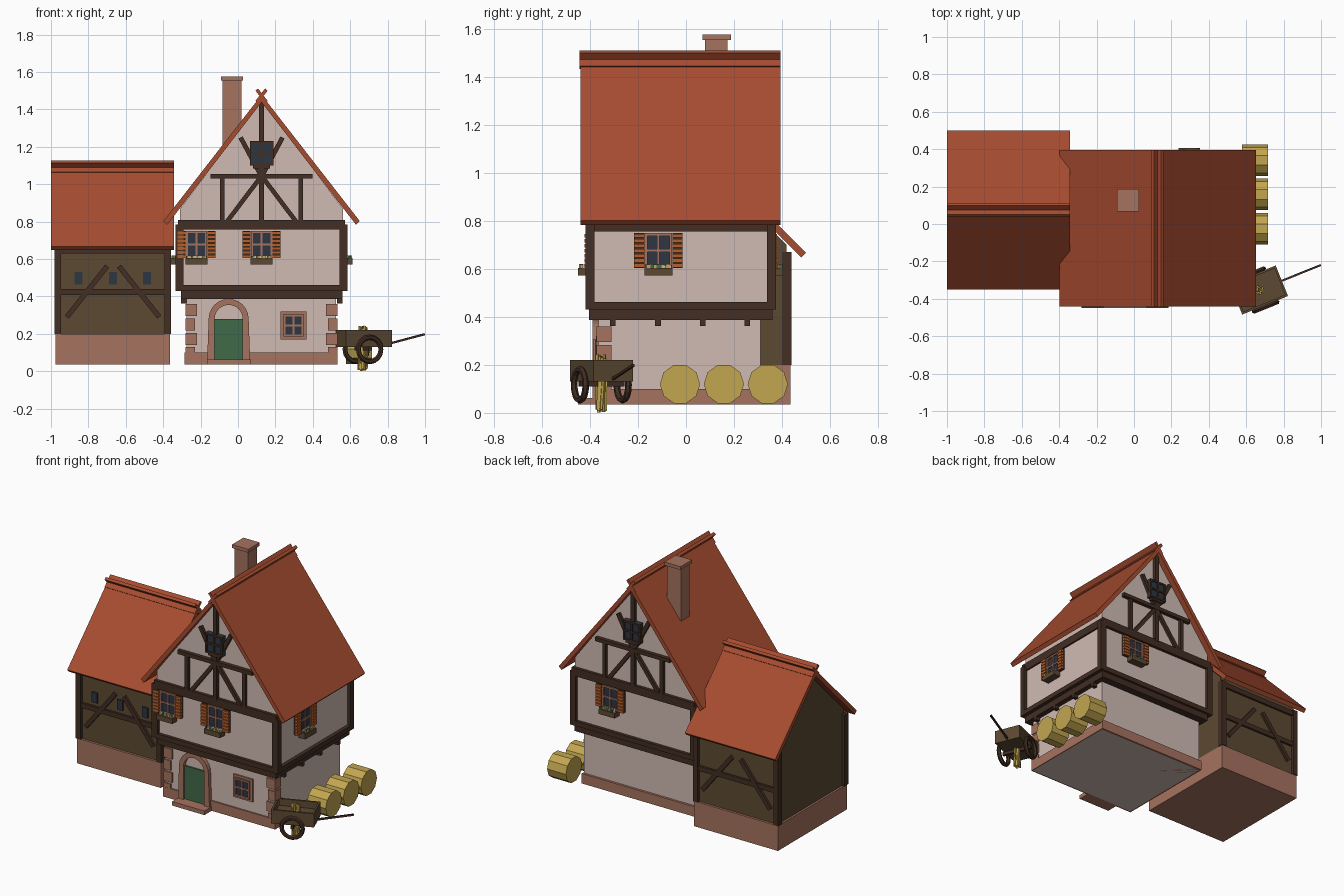
import bpy, bmesh, random
from math import sin, cos, pi, radians
from mathutils import Matrix, Vector

random.seed(4)
old = bpy.data.objects.get("Cube")
if old:
    bpy.data.objects.remove(old, do_unlink=True)


def material(name, r, g, b):
    lin = [((c / 255 + 0.055) / 1.055) ** 2.4 for c in (r, g, b)] + [1]
    m = bpy.data.materials.new(name)
    m.use_nodes = True
    m.diffuse_color = lin
    m.node_tree.nodes["Principled BSDF"].inputs["Base Color"].default_value = lin
    return m


PLASTER = material("plaster", 208, 187, 179)
TIMBER = material("dark timber", 66, 46, 35)
TILE = material("roof tile", 166, 76, 48)
STONE = material("red stone", 166, 115, 95)
GLASS = material("window glass", 46, 54, 66)
SHUTTER = material("shutter orange", 184, 94, 42)
GREEN = material("door green", 64, 106, 73)
STRAW = material("straw", 194, 166, 80)
BOARD = material("brown board", 92, 73, 50)


def finish(bm, name, mat):
    bmesh.ops.recalc_face_normals(bm, faces=bm.faces)
    me = bpy.data.meshes.new(name)
    bm.to_mesh(me)
    bm.free()
    me.materials.append(mat)
    ob = bpy.data.objects.new(name, me)
    bpy.context.collection.objects.link(ob)
    return ob


def box(x0, x1, y0, y1, z0, z1):
    return (Matrix.Translation(((x0 + x1) / 2, (y0 + y1) / 2, (z0 + z1) / 2))
            @ Matrix.Diagonal((x1 - x0, y1 - y0, z1 - z0, 1)))


def strut(a, b, width, depth):
    a, b = Vector(a), Vector(b)
    d = b - a
    return (Matrix.Translation((a + b) / 2) @ d.to_track_quat('Z', 'Y').to_matrix().to_4x4()
            @ Matrix.Diagonal((depth, width, d.length, 1)))


def part(name, mat, blocks, place=Matrix()):
    bm = bmesh.new()
    for m in blocks:
        bmesh.ops.create_cube(bm, size=1, matrix=place @ m)
    return finish(bm, name, mat)


def prism(name, mat, profile, axis, centre, lo, hi):
    """Extrude a (u, z) profile along x or y."""
    bm = bmesh.new()
    along = axis == 'x'
    vs = [bm.verts.new((lo, centre + u, z) if along else (centre + u, lo, z)) for u, z in profile]
    face = bm.faces.new(vs)
    ext = bmesh.ops.extrude_face_region(bm, geom=[face])["geom"]
    step = Vector((hi - lo, 0, 0)) if along else Vector((0, hi - lo, 0))
    bmesh.ops.translate(bm, vec=step, verts=[v for v in ext if isinstance(v, bmesh.types.BMVert)])
    return finish(bm, name, mat)


def wall_place(x, y, degrees):
    return Matrix.Translation((x, y, 0)) @ Matrix.Rotation(radians(degrees), 4, 'Z')


def roof(name, axis, centre, lo, hi, half, eave, apex):
    prism(name, TILE, [(-half, eave), (0, apex), (half, eave), (half - 0.02, eave - 0.02),
                       (0, apex - 0.04), (0.02 - half, eave - 0.02)], axis, centre, lo, hi)
    # crossed ridge tiles
    for i, s in enumerate((-1, 1)):
        d = Vector((s * half, eave - apex)).normalized() * 0.042
        n = Vector((-d.y, d.x)).normalized() * 0.009
        c = Vector((0, apex - 0.005))
        pts = [c + d + n, c - d + n, c - d - n, c + d - n]
        prism(f"{name}_ridge_tile_{i}", TILE, [tuple(p) for p in pts], axis, centre,
              lo - 0.004 * (axis == 'y'), hi)


HX = 0.126  # house centre line

# Ground floor
part("ground_floor_wall", PLASTER, [box(-0.275, 0.525, -0.365, 0.31, 0.035, 0.43)])
part("house_plinth", STONE, [box(-0.285, 0.533, -0.375, 0.325, 0.035, 0.10)])
part("door_step", STONE, [box(-0.165, 0.07, -0.45, -0.36, 0.035, 0.062)])
quoins = []
for i in range(4):
    z = 0.295 - i * 0.077
    w = 0.062 if i % 2 == 0 else 0.052
    for x0, x1 in ((-0.282, w - 0.282), (0.532 - w, 0.532)):
        quoins.append(box(x0, x1, -0.374, -0.31, z, z + 0.065))
part("corner_stones", STONE, quoins)

# Arched doorway
outer = [(0.107 * cos(pi * i / 12), 0.28 + 0.107 * sin(pi * i / 12)) for i in range(13)]
inner = [(0.075 * cos(pi * i / 12), 0.28 + 0.075 * sin(pi * i / 12)) for i in range(12, -1, -1)]
prism("door_arch", STONE, [(0.115, 0.05)] + outer + [(-0.115, 0.05), (-0.075, 0.05)]
      + inner + [(0.075, 0.05)], 'y', -0.05, -0.39, -0.35)
part("door", GREEN, [box(-0.125, 0.025, -0.376, -0.35, 0.06, 0.28)])

# Jettied upper floor with gables
prism("upper_walls", PLASTER, [(-0.435, 0.43), (0.435, 0.43), (0.435, 0.87), (0, 1.445),
                               (-0.435, 0.87)], 'y', HX, -0.40, 0.355)
part("floor_beams", TIMBER, [box(-0.305, 0.56, -0.405, 0.36, 0.387, 0.432),
                             box(-0.335, 0.585, -0.42, 0.375, 0.43, 0.462)])
part("top_beams", TIMBER, [box(-0.32, 0.572, -0.42, 0.375, 0.757, 0.81)])
part("corner_posts", TIMBER, [box(x, x + 0.043, y, y + 0.038, 0.43, 0.785)
                              for x in (-0.335, 0.542) for y in (-0.42, 0.337)])
part("joist_ends", TIMBER, [box(x, x + 0.03, y - 0.012, y + 0.012, 0.362, 0.39)
                            for x in (-0.305, 0.53) for y in (-0.305, -0.117, 0.07, 0.255)])


def panes(name, frame_mat, place, x, z, w, h, out, bar=0.011):
    x0, x1, z0, z1 = x - w / 2, x + w / 2, z - h / 2, z + h / 2
    part(name + "_glass", GLASS, [box(x0, x1, -out, 0, z0, z1)], place)
    f = -out - 0.008
    part(name + "_frame", frame_mat,
         [box(a, a + bar, f, 0, z0, z1) for a in (x0, x - bar / 2, x1 - bar)]
         + [box(x0, x1, f, 0, a, a + bar) for a in (z0, z - bar / 2, z1 - bar)], place)


def gable_frame(name, place):
    beams = [box(-0.014, 0.014, -0.022, 0, 0.80, 1.44), box(-0.272, 0.272, -0.024, 0, 1.03, 1.055)]
    for s in (-1, 1):
        beams += [box(s * 0.209 - 0.012, s * 0.209 + 0.012, -0.02, 0, 0.80, 1.04),
                  strut((0, -0.009, 1.045), (s * 0.185, -0.009, 0.80), 0.024, 0.018),
                  strut((s * 0.005, -0.009, 1.05), (s * 0.112, -0.009, 1.25), 0.025, 0.02)]
    beams.append(box(-0.045, 0.045, -0.03, 0, 1.085, 1.105))
    part(name + "_timbers", TIMBER, beams, place)
    panes(name + "_window", TIMBER, place, 0, 1.165, 0.125, 0.13, 0.026)


gable_frame("front_gable", wall_place(HX, -0.40, 0))
gable_frame("back_gable", wall_place(HX, 0.355, 180))


def shuttered_window(name, place):
    panes(name, STONE, place, 0, 0.677, 0.115, 0.145, 0.008)
    backs, slats = [], []
    for s in (-1, 1):
        c = s * 0.08
        backs.append(box(c - 0.021, c + 0.021, -0.014, 0, 0.605, 0.75))
        slats += [box(c - 0.021, c + 0.021, -0.024, -0.01, 0.606 + i * 0.0207, 0.622 + i * 0.0207)
                  for i in range(7)]
    part(name + "_shutter_backs", TIMBER, backs, place)
    part(name + "_shutter_slats", SHUTTER, slats, place)
    part(name + "_planter", BOARD, [box(-0.058, 0.058, -0.05, 0, 0.572, 0.605)], place)
    plants = [[], [], []]
    for i in range(12):
        x, y, r = -0.05 + i * 0.009, random.uniform(-0.042, -0.02), random.uniform(0.005, 0.008)
        plants[i % 3].append(box(x - r, x + r, y - r, y + r, 0.60, 0.612 + r))
    for label, mat, blocks in zip(("leaves", "flowers", "buds"), (GREEN, STRAW, PLASTER), plants):
        part(f"{name}_{label}", mat, blocks, place)


shuttered_window("front_left_window", wall_place(HX, -0.40, 0))
shuttered_window("front_right_window", wall_place(-0.222, -0.40, 0))
shuttered_window("back_window", wall_place(0.295, 0.355, 180))
shuttered_window("left_side_window", wall_place(0.561, -0.115, 90))
shuttered_window("right_side_window", wall_place(-0.309, -0.115, -90))

# Ground floor window
place = wall_place(0.297, -0.365, 0)
part("ground_window_surround", STONE, [box(-0.07, 0.07, -0.01, 0, 0.17, 0.32)], place)
panes("ground_window", STONE, place, 0, 0.245, 0.108, 0.12, 0.014)

# Roof and chimney
roof("house_roof", 'y', HX, -0.44, 0.395, 0.525, 0.803, 1.478)
part("chimney", STONE, [box(-0.083, 0.018, 0.08, 0.172, 1.08, 1.56),
                        box(-0.091, 0.027, 0.068, 0.187, 1.555, 1.577)])

# Annex barn
AY = 0.075
part("annex_plinth", STONE, [box(-0.975, -0.363, AY - 0.36, AY + 0.36, 0.035, 0.2)])
prism("annex_walls", BOARD, [(-0.345, 0.2), (0.345, 0.2), (0.345, 0.70), (0, 1.045),
                             (-0.345, 0.70)], 'x', AY, -0.962, -0.363)
part("annex_posts", TIMBER, [box(x, x + 0.034, y - 0.02, y + 0.02, 0.2, 0.67)
                             for x in (-0.98, -0.392) for y in (AY - 0.345, AY + 0.345)])
for side, y, turn in (("front", AY - 0.345, 0), ("back", AY + 0.345, 180)):
    place = wall_place(-0.668, y, turn)
    beams = [box(-0.3, 0.3, -0.014, 0, 0.408, 0.44), box(-0.3, 0.3, -0.014, 0, 0.63, 0.665)]
    beams += [strut((s * 0.247, -0.007, 0.29), (s * 0.032, -0.007, 0.562), 0.027, 0.018)
              for s in (-1, 1)]
    part(f"annex_{side}_timbers", TIMBER, beams, place)
part("annex_windows", GLASS, [box(x - 0.021, x + 0.021, AY - 0.353, AY - 0.34, 0.463, 0.53)
                              for x in (-0.853, -0.668, -0.486)])
roof("annex_roof", 'x', AY, -1.0, -0.342, 0.425, 0.668, 1.095)

# Straw bales
for i in range(3):
    bpy.ops.mesh.primitive_cylinder_add(vertices=10, radius=0.084, depth=0.137, rotation=(0, pi / 2, 0),
                                        location=(0.647, -0.025 + i * 0.183, 0.12))
    bale = bpy.context.object
    bale.name = f"straw_bale_{i + 1}"
    bale.data.materials.append(STRAW)

# Handcart
cart = wall_place(0.668, -0.353, 22)
part("cart_body", BOARD, [box(-0.132, 0.132, -0.088, 0.088, 0.13, 0.175),
                          box(-0.132, 0.132, -0.088, -0.076, 0.13, 0.22),
                          box(-0.132, 0.132, 0.076, 0.088, 0.13, 0.22),
                          box(-0.132, -0.12, -0.088, 0.088, 0.13, 0.22),
                          box(0.12, 0.132, -0.088, 0.088, 0.13, 0.22)], cart)
part("cart_axle", TIMBER, [box(-0.009, 0.009, -0.1, 0.1, 0.11, 0.132)], cart)
part("cart_handle", TIMBER, [strut((0.12, 0, 0.14), (0.355, 0, 0.198), 0.011, 0.011)], cart)
for i, s in enumerate((-1, 1)):
    bpy.ops.mesh.primitive_torus_add(major_segments=16, minor_segments=6, major_radius=0.065,
                                     minor_radius=0.014, rotation=(pi / 2, 0, radians(22)),
                                     location=cart @ Vector((0, s * 0.096, 0.117)))
    wheel = bpy.context.object
    wheel.name = f"cart_wheel_{i + 1}"
    wheel.data.materials.append(TIMBER)

# Upright straw bundle on the cart
stalks = []
for i in range(14):
    a = i * 2 * pi / 14
    r = random.uniform(0.006, 0.023)
    stalks.append(strut((r * cos(a), r * sin(a), random.uniform(0, 0.015)),
                        (r * cos(a + 0.7), r * sin(a + 0.7), random.uniform(0.225, 0.245)), 0.01, 0.01))
part("straw_bundle", STRAW, stalks, cart)
